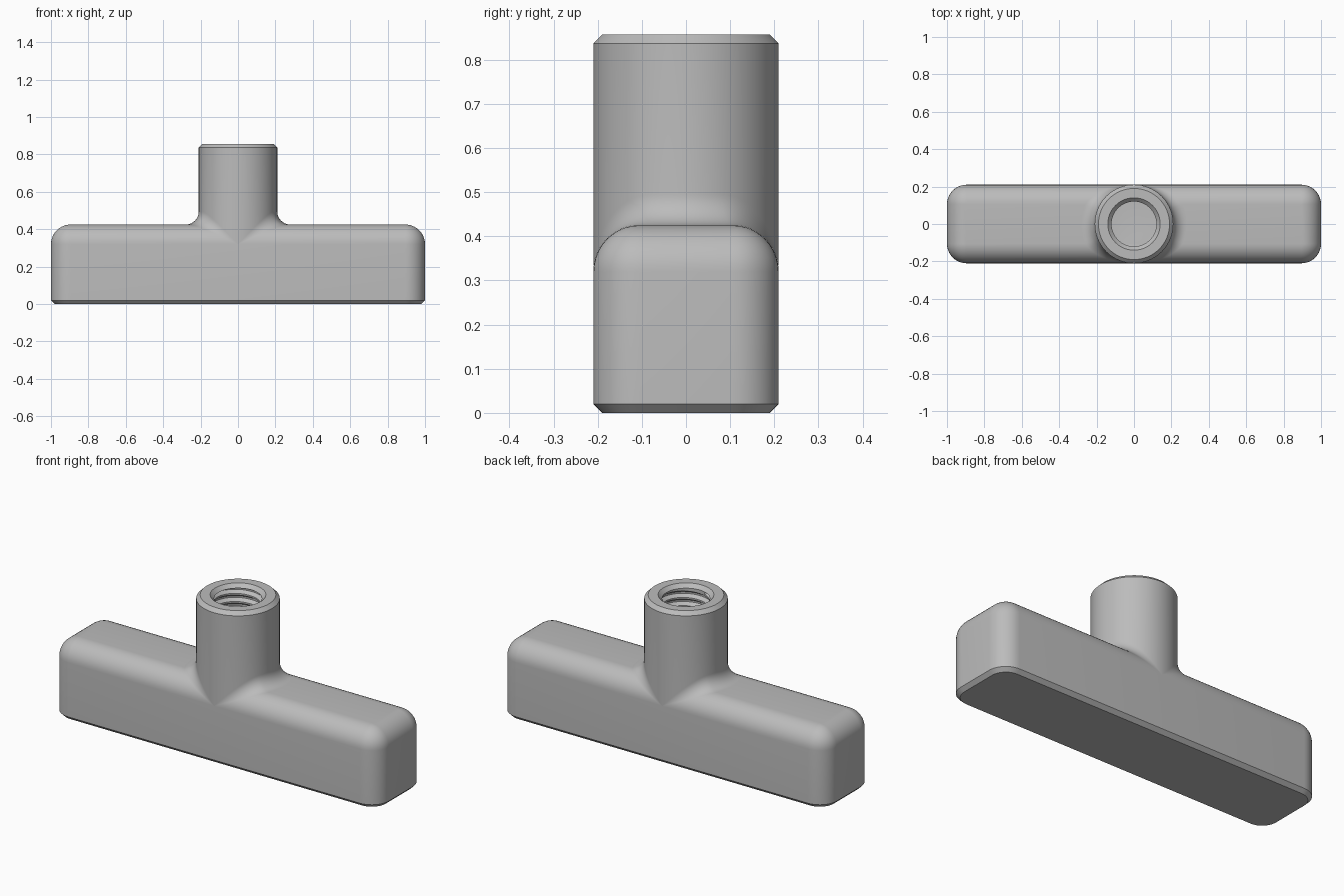
import bpy, bmesh, math
from mathutils import Vector

if "Cube" in bpy.data.objects:
    bpy.data.objects.remove(bpy.data.objects["Cube"])

HALF_X, HALF_Y, TOP = 1.0, 0.21, 0.425   # bar size
R = 0.105                                # bar edge rounding
CH = 0.02                                # small chamfers
SR, STEM_TOP = 0.21, 0.857               # stem radius and height
F = 0.07                                 # blend radius between stem and bar
N = 96

grey = bpy.data.materials.new("satin grey")
grey.diffuse_color = (0.5, 0.5, 0.5, 1)
grey.use_nodes = True
grey.node_tree.nodes["Principled BSDF"].inputs["Base Color"].default_value = grey.diffuse_color


def loft(name, rows, closed, cap_start, cap_end):
    """Skin a list of equal-length rings of points."""
    bm = bmesh.new()
    vs = [[bm.verts.new(p) for p in row] for row in rows]
    n = len(rows[0])
    for a, b in zip(vs, vs[1:]):
        for i in range(n if closed else n - 1):
            j = (i + 1) % n
            bm.faces.new((a[i], a[j], b[j], b[i]))
    last = n if closed else n - 1
    if cap_start:
        bm.faces.new(vs[0][:last][::-1])
    if cap_end:
        bm.faces.new(vs[-1][:last])
    bmesh.ops.remove_doubles(bm, verts=bm.verts, dist=1e-5)
    me = bpy.data.meshes.new(name)
    bm.to_mesh(me)
    bm.free()
    me.materials.append(grey)
    ob = bpy.data.objects.new(name, me)
    bpy.context.collection.objects.link(ob)
    bpy.ops.object.select_all(action='DESELECT')
    ob.select_set(True)
    bpy.context.view_layer.objects.active = ob
    bpy.ops.object.shade_smooth_by_angle(angle=math.radians(30))
    return ob


def rounded_rect(inset, z, seg=10):
    pts = []
    for q, (sx, sy) in enumerate(((1, 1), (-1, 1), (-1, -1), (1, -1))):
        for i in range(seg + 1):
            a = (q + i / seg) * math.pi / 2
            pts.append((sx * (HALF_X - R) + (R - inset) * math.cos(a),
                        sy * (HALF_Y - R) + (R - inset) * math.sin(a), z))
    return pts


# Bar: chamfered bottom, fully rounded top edges
rows = [rounded_rect(CH, 0), rounded_rect(0, CH)]
for i in range(11):
    t = i / 10 * math.pi / 2
    rows.append(rounded_rect(R * (1 - math.cos(t)), TOP - R + R * math.sin(t)))
loft("bar", rows, True, True, True)

# Stem: rolling-ball blend at the foot, then wall, rim and threaded hole
angles = [2 * math.pi * i / N for i in range(N + 1)]


def blend_point(a, t):
    c, s = math.cos(a), math.sin(a)
    y = (SR + F) * s
    over = max(abs(y) - (HALF_Y - R), 0)
    reach = R + F
    up = math.sqrt(max(reach ** 2 - over ** 2, 0))
    centre = Vector(((SR + F) * c, y, TOP - R + up))
    to_bar = Vector((0, -math.copysign(over, y), -up)).normalized()
    to_stem = Vector((-c, -s, 0))
    return centre + F * (to_bar * (1 - t) + to_stem * t).normalized()


def ring(r, z):
    return [(r * math.cos(a), r * math.sin(a), z) for a in angles]


rows = [[blend_point(a, i / 10) for a in angles] for i in range(11)]
CREST, ROOT, PITCH = 0.12, 0.14, 0.045
HOLE_TOP, HOLE_FLOOR = STEM_TOP - 0.02, 0.435
rows += [ring(SR, STEM_TOP - CH), ring(SR - CH, STEM_TOP),
         ring(ROOT, STEM_TOP), ring(CREST, HOLE_TOP)]

# Helical thread running down the hole
turns = int((HOLE_TOP - HOLE_FLOOR) / PITCH) + 2
for k in range(turns):
    for phase, r in ((0, CREST), (0.2, CREST), (0.5, ROOT), (0.7, ROOT)):
        row = []
        for a in angles:
            z = HOLE_TOP + PITCH * (a / (2 * math.pi) - k - phase)
            inside = HOLE_FLOOR < z < HOLE_TOP
            z = min(max(z, HOLE_FLOOR), HOLE_TOP)
            rr = r if inside else CREST
            row.append((rr * math.cos(a), rr * math.sin(a), z))
        rows.append(row)
rows.append(ring(CREST, HOLE_FLOOR))
loft("threaded_stem", rows, False, False, True)
